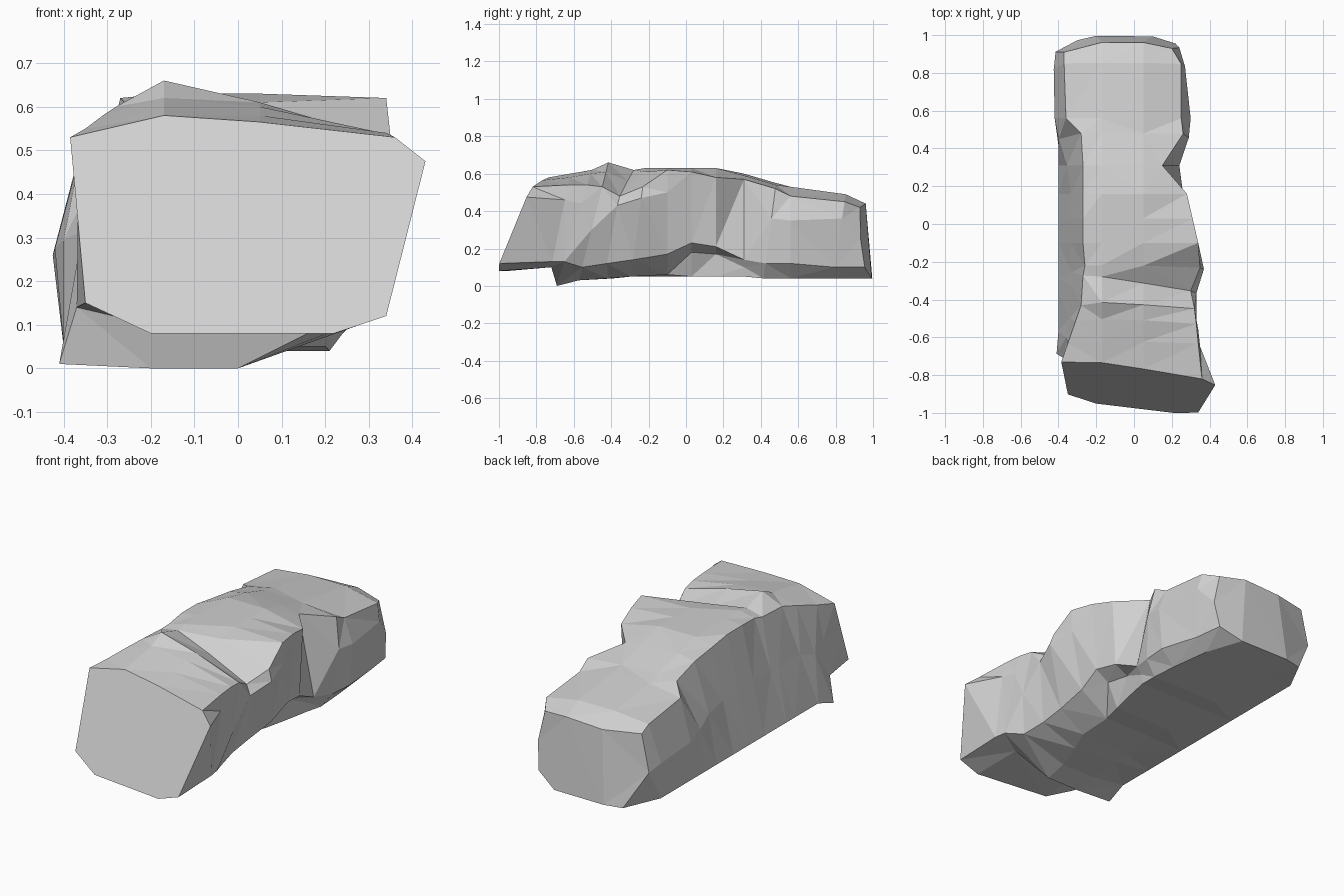
import bpy
import bmesh
from mathutils import Vector

default_cube = bpy.data.objects.get("Cube")
if default_cube:
    bpy.data.objects.remove(default_cube, do_unlink=True)


def make_material(name, colour):
    material = bpy.data.materials.new(name)
    material.use_nodes = True
    material.diffuse_color = colour
    shader = next(n for n in material.node_tree.nodes if n.type == 'BSDF_PRINCIPLED')
    shader.inputs["Base Color"].default_value = colour
    return material


def bridge_sections(mesh, first, second):
    """Join two neighbouring sections with a band of quads."""
    count = len(first)
    for i in range(count):
        j = (i + 1) % count
        mesh.faces.new((first[i], first[j], second[j], second[i]))


mesh = bmesh.new()
sections = []


def section(y, base, ledge, side, shoulder, crown, brow, left,
            foot=(-.4, .05), swell=0, lean=0, skew=0, bow=0):
    """Add a cross-section of (x, z) corners; crown and brow are heights on the top.

    The keel lies level with the base, and the left wall runs straight from foot
    to left corner unless it swells. Lean tilts the section by height, skew tilts
    it by width, and bow rounds it.
    """
    keel = (-.2, base[-1])
    wall = (Vector(foot) + Vector(left)) / 2 - Vector((swell, 0))
    outline = (foot, keel, base, ledge, side, shoulder,
               (.05, crown), (-.17, brow), left, wall)
    sections.append([mesh.verts.new((x, y + lean * z + skew * x - bow * x * x, z))
                     for x, z in outline])


# Broken front face, tilted backwards
section(-1.01, base=(.22, .08), ledge=(.34, .12), side=(.43, .475), shoulder=(.36, .53),
        crown=.565, brow=.58, left=(-.385, .53), foot=(-.35, .15), lean=.44, skew=-.12)

# Front block with a raised lip under it
section(-.74, base=(.2, .1), ledge=(.34, .13), side=(.35, .46), shoulder=(.34, .54),
        crown=.58, brow=.6, left=(-.35, .55), foot=(-.37, .14), lean=.2)
section(-.69, base=(0, 0), ledge=(.33, .13), side=(.34, .44), shoulder=(.33, .54),
        crown=.6, brow=.62, left=(-.31, .58), foot=(-.41, .01), lean=.3)
section(-.58, base=(0, .03), ledge=(.28, .1), side=(.33, .3), shoulder=(.32, .53),
        crown=.61, brow=.66, left=(-.28, .6), lean=.25)

# Crossing groove
section(-.42, base=(.05, .04), ledge=(.26, .12), side=(.33, .43), shoulder=(.3, .48),
        crown=.56, brow=.62, left=(-.27, .6), lean=.2, skew=-.1)

# Middle block
section(-.3, base=(.1, .05), ledge=(.26, .14), side=(.37, .47), shoulder=(.35, .53),
        crown=.61, brow=.63, left=(-.26, .61), lean=.13)
section(-.1, base=(.1, .06), ledge=(.27, .17), side=(.34, .5), shoulder=(.34, .62),
        crown=.63, brow=.63, left=(-.27, .62))

# Small hollow low on the right and the cleft above it
section(.03, base=(.14, .05), ledge=(.2, .18), side=(.28, .23), shoulder=(.31, .61),
        crown=.63, brow=.63, left=(-.27, .62))
section(.16, base=(.17, .05), ledge=(.18, .17), side=(.26, .21), shoulder=(.28, .58),
        crown=.63, brow=.63, left=(-.27, .6))
section(.31, base=(.2, .05), ledge=(.21, .1), side=(.24, .14), shoulder=(.15, .57),
        crown=.59, brow=.6, left=(-.27, .58), swell=.02)

# Rear block
section(.41, base=(.21, .04), ledge=(.27, .12), side=(.29, .36), shoulder=(.26, .52),
        crown=.54, brow=.55, left=(-.28, .54), swell=.06, lean=.13)
section(.56, base=(.2, .04), ledge=(.28, .12), side=(.3, .35), shoulder=(.25, .48),
        crown=.53, brow=.53, left=(-.36, .5), swell=.04)
section(.78, base=(.17, .04), ledge=(.24, .1), side=(.27, .36), shoulder=(.25, .45),
        crown=.49, brow=.49, left=(-.37, .47), swell=.04, lean=.15)

# Rounded rear end
section(1.01, base=(.1, .04), ledge=(.22, .1), side=(.24, .25), shoulder=(.2, .42),
        crown=.44, brow=.43, left=(-.37, .44), foot=(-.3, .04), swell=.08,
        lean=-.1, skew=-.07, bow=.6)

# Skin the sections, close both ends and break the bands into facets
for front, back in zip(sections, sections[1:]):
    bridge_sections(mesh, front, back)
mesh.faces.new(sections[0])
mesh.faces.new(sections[-1])
bmesh.ops.recalc_face_normals(mesh, faces=mesh.faces[:])
bmesh.ops.triangulate(mesh, faces=mesh.faces[:], quad_method='SHORT_EDGE')

data = bpy.data.meshes.new("boulder")
mesh.to_mesh(data)
mesh.free()
data.materials.append(make_material("stone grey", (.63, .63, .63, 1)))
boulder = bpy.data.objects.new("boulder", data)
bpy.context.collection.objects.link(boulder)
